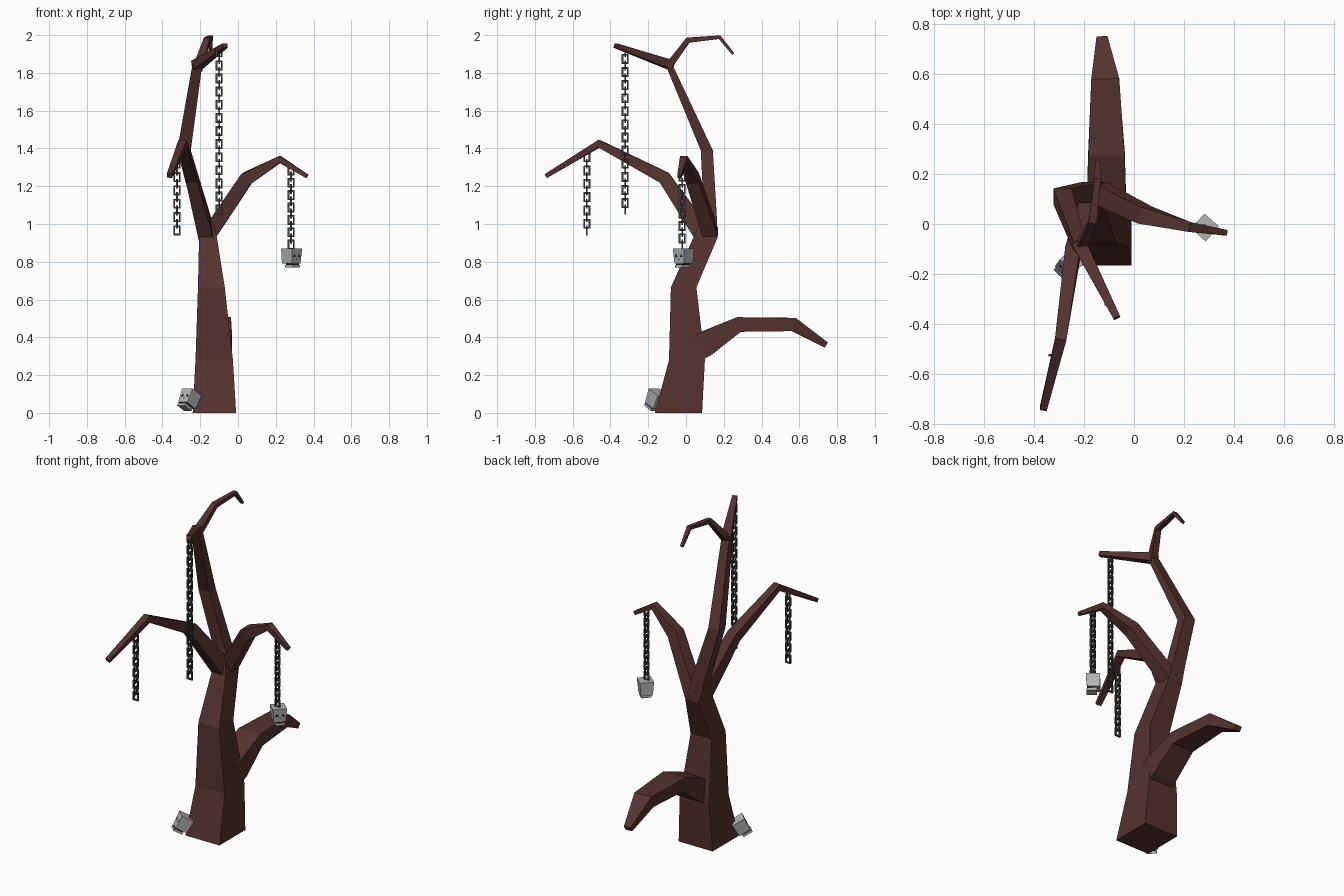
import bpy, bmesh, math
from mathutils import Vector, Matrix

if "Cube" in bpy.data.objects:
    bpy.data.objects.remove(bpy.data.objects["Cube"])


def material(name, col):
    m = bpy.data.materials.new(name)
    m.diffuse_color = (*col, 1)
    m.use_nodes = True
    m.node_tree.nodes["Principled BSDF"].inputs["Base Color"].default_value = m.diffuse_color
    return m


BARK = material("bark", (0.09, 0.032, 0.028))
IRON = material("iron", (0.045, 0.052, 0.05))
BONE = material("bone", (0.45, 0.45, 0.45))
DARK = material("dark_hollow", (0.01, 0.01, 0.01))


def finish(name, bm, *mats):
    bmesh.ops.recalc_face_normals(bm, faces=bm.faces)
    me = bpy.data.meshes.new(name)
    bm.to_mesh(me)
    bm.free()
    for m in mats:
        me.materials.append(m)
    ob = bpy.data.objects.new(name, me)
    bpy.context.collection.objects.link(ob)
    return ob


def skin(bm, rings):
    """Join four-sided rings into a closed tube."""
    vs = [[bm.verts.new(p) for p in r] for r in rings]
    for a, b in zip(vs, vs[1:]):
        for i in range(4):
            j = (i + 1) % 4
            bm.faces.new((a[i], a[j], b[j], b[i]))
    bm.faces.new(vs[0])
    bm.faces.new(vs[-1])


def branch(name, side, pts):
    """Square branch; each point is x, y, z, half width along side, half height."""
    c = [Vector(p[:3]) for p in pts]
    rings = []
    for i, p in enumerate(pts):
        t = Vector((0, 0, 0))
        if i:
            t += (c[i] - c[i - 1]).normalized()
        if i < len(c) - 1:
            t += (c[i + 1] - c[i]).normalized()
        t.normalize()
        s = Vector(side)
        s = (s - t * s.dot(t)).normalized()
        u = t.cross(s)
        rings.append([c[i] + s * p[3] * a + u * p[4] * b
                      for a, b in ((-1, -1), (1, -1), (1, 1), (-1, 1))])
    bm = bmesh.new()
    skin(bm, rings)
    finish(name, bm, BARK)


# Trunk and main limb: z, x range, y range
bm = bmesh.new()
skin(bm, [[(x0, y0, z), (x1, y0, z), (x1, y1, z), (x0, y1, z)] for z, x0, x1, y0, y1 in (
    (0.0, -.24, -.01, -.165, .085),
    (.28, -.225, -.027, -.09, .1),
    (.665, -.212, -.07, -.08, .055),
    (.93, -.206, -.112, .04, .168),
    (1.06, -.235, -.15, .095, .162),
    (1.39, -.322, -.25, .078, .142),
    (1.84, -.242, -.19, -.107, -.07))])
finish("trunk", bm, BARK)

# Branches
branch("back_branch", (1, 0, 0), [
    (-.115, .03, .33, .075, .07), (-.11, .1, .365, .078, .068),
    (-.11, .28, .468, .073, .04), (-.115, .57, .468, .056, .036), (-.128, .742, .36, .022, .016)])
branch("front_left_branch", (1, 0, 0), [
    (-.165, .1, .93, .04, .05), (-.245, -.115, 1.245, .03, .034),
    (-.293, -.46, 1.425, .023, .02), (-.363, -.74, 1.255, .014, .012)])
branch("right_branch", (0, 1, 0), [
    (-.15, .13, .95, .04, .04), (.045, .035, 1.24, .034, .036),
    (.222, -.012, 1.342, .02, .018), (.367, -.035, 1.252, .011, .011)])
branch("top_front_branch", (.9, .44, 0), [
    (-.22, -.075, 1.84, .028, .025), (-.068, -.375, 1.945, .014, .012)])
branch("top_back_branch", (1, 0, 0), [
    (-.213, -.1, 1.825, .024, .02), (-.165, .01, 1.973, .016, .014),
    (-.146, .178, 1.989, .013, .01), (-.146, .25, 1.9, .008, .007)])


def chain(name, x, y, top, bottom):
    """Hanging chain of rectangular links, each turned a quarter from the last."""
    h, w, bar = .026, .0185, .009
    n = round((top - bottom - 2 * h) / .034)
    step = (top - bottom - 2 * h) / n
    corners = ((-1, -1), (1, -1), (1, 1), (-1, 1))
    bm = bmesh.new()
    for k in range(n + 1):
        z = bottom + h + k * step
        loops = []
        for inset, d in ((0, -1), (0, 1), (bar, 1), (bar, -1)):
            loop = []
            for sx, sz in corners:
                a, b = sx * (w - inset), d * bar / 2
                off = (a, b) if k % 2 == 0 else (b, a)
                loop.append(bm.verts.new((x + off[0], y + off[1], z + sz * (h - inset))))
            loops.append(loop)
        for i in range(4):
            p, q = loops[i], loops[(i + 1) % 4]
            for j in range(4):
                m = (j + 1) % 4
                bm.faces.new((p[j], p[m], q[m], q[j]))
    finish(name, bm, IRON)


chain("front_chain", -.1, -.322, 1.935, 1.05)
chain("left_chain", -.323, -.525, 1.38, .94)
chain("right_chain", .281, -.02, 1.31, .865)


def box(bm, size, at, mat):
    r = bmesh.ops.create_cube(bm, size=1, matrix=Matrix.Translation(at) @ Matrix.Diagonal((*size, 1)))
    for f in {f for v in r["verts"] for f in v.link_faces}:
        f.material_index = mat
    return r["verts"]


def skull(name, matrix):
    """Blocky skull facing -y with a tapered cranium, jaw, eyes and nose."""
    bm = bmesh.new()
    for v in box(bm, (.08, .078, .08), (0, 0, .01), 0):
        if v.co.z < 0:
            v.co.x *= .84
            v.co.y = .039 + (v.co.y - .039) * .92
    box(bm, (.05, .05, .008), (0, -.006, -.034), 1)
    box(bm, (.056, .058, .014), (0, -.007, -.044), 0)
    # Triangular hollows
    for x, z, s in ((-.018, .012, .011), (.018, .012, .011), (0, -.008, .005)):
        y = -.0365 + (.01 - z) * -.0 + (.05 - z) * .0
        tri = [(x - s, z - s * .8), (x + s, z - s * .8), (x, z + s)]
        f = bm.faces.new([bm.verts.new((a, -.0398 + (.05 - b) * .078, b)) for a, b in tri])
        f.material_index = 1
    ob = finish(name, bm, BONE, DARK)
    ob.matrix_world = matrix


skull("hanging_skull", Matrix.Translation((.284, -.014, .821))
      @ Matrix.Rotation(math.radians(48), 4, 'Z'))
skull("ground_skull", Matrix.Translation((-.262, -.163, .066))
      @ Matrix.Rotation(math.radians(-45), 4, 'Z')
      @ Matrix.Rotation(math.radians(-30), 4, 'X'))
